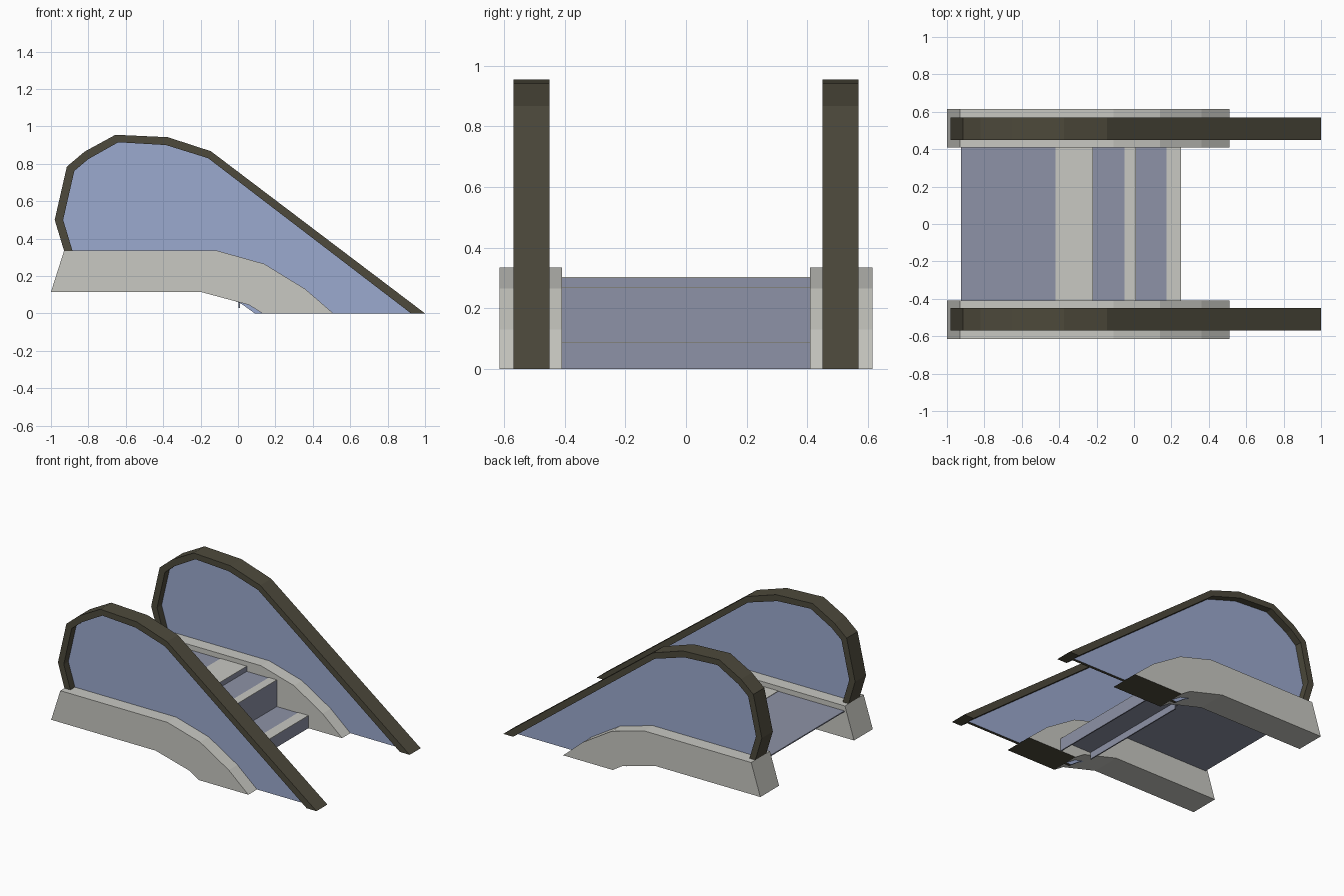
import bpy, bmesh

if "Cube" in bpy.data.objects:
    bpy.data.objects.remove(bpy.data.objects["Cube"])


def material(name, rgb):
    m = bpy.data.materials.new(name)
    m.diffuse_color = (*rgb, 1)
    m.use_nodes = True
    m.node_tree.nodes["Principled BSDF"].inputs["Base Color"].default_value = m.diffuse_color
    return m


STONE = material("light grey cladding", (0.58, 0.58, 0.54))
GLASS = material("blue glass", (0.33, 0.40, 0.62))
RUBBER = material("dark handrail", (0.075, 0.068, 0.045))
STEP = material("slate blue step", (0.27, 0.29, 0.385))


def extrude_profile(name, pts, y0, y1, mats, ground_slot=None):
    """Extrude an (x, z) outline from y0 to y1; faces on the ground may get another colour."""
    bm = bmesh.new()
    face = bm.faces.new([bm.verts.new((x, y0, z)) for x, z in pts])
    out = bmesh.ops.extrude_face_region(bm, geom=[face])
    verts = [v for v in out["geom"] if isinstance(v, bmesh.types.BMVert)]
    bmesh.ops.translate(bm, verts=verts, vec=(0, y1 - y0, 0))
    bmesh.ops.recalc_face_normals(bm, faces=bm.faces)
    if ground_slot is not None:
        for f in bm.faces:
            if all(abs(v.co.z) < 1e-4 for v in f.verts):
                f.material_index = ground_slot
    me = bpy.data.meshes.new(name)
    bm.to_mesh(me)
    bm.free()
    for m in mats:
        me.materials.append(m)
    ob = bpy.data.objects.new(name, me)
    bpy.context.collection.objects.link(ob)
    return ob


# outlines in the side plane
skirt = [(-1, .115), (-.93, .335), (-.11, .335), (.14, .265), (.36, .13),
         (.51, 0), (.13, 0), (.06, .045), (-.2, .115)]
rail_outer = [(-.93, .335), (-.98, .5), (-.915, .785), (-.82, .865), (-.655, .955),
              (-.375, .942), (-.145, .867), (1, 0)]
rail_inner = [(-.885, .335), (-.935, .5), (-.875, .762), (-.8, .825), (-.64, .915),
              (-.385, .9), (-.16, .83), (.925, 0)]
glass = rail_inner + [(.09, 0), (.02, .05), (-.2, .15), (-.87, .15)]

# two matching balustrades
for side, s in (("front", -1), ("back", 1)):
    extrude_profile(side + "_skirt", skirt, s * .41, s * .615, [STONE, RUBBER], 1)
    extrude_profile(side + "_glass", glass, s * .50, s * .52, [GLASS, RUBBER], 1)
    extrude_profile(side + "_handrail", rail_outer + rail_inner[::-1],
                    s * .45, s * .57, [RUBBER])

# steps: (name, back x, grey edge x, front x, top z, riser bottom z)
T = .008
steps = [("landing", -.925, -.42, -.22, .300, .255),
         ("middle_step", -.23, -.05, .01, .267, .03),
         ("lower_step", 0, .175, .252, .085, 0)]
for name, xb, xe, xf, z, zb in steps:
    # tread and riser in one bent sheet
    extrude_profile(name, [(xb, z), (xf, z), (xf, zb), (xf - T, zb), (xf - T, z - T),
                           (xb, z - T)], -.41, .41, [STEP])
    # pale nosing plate on the front of the tread
    extrude_profile(name + "_nosing", [(xe, z - .002), (xe, z + .003), (xf, z + .003),
                                       (xf, z - .002)], -.41, .41, [STONE])
